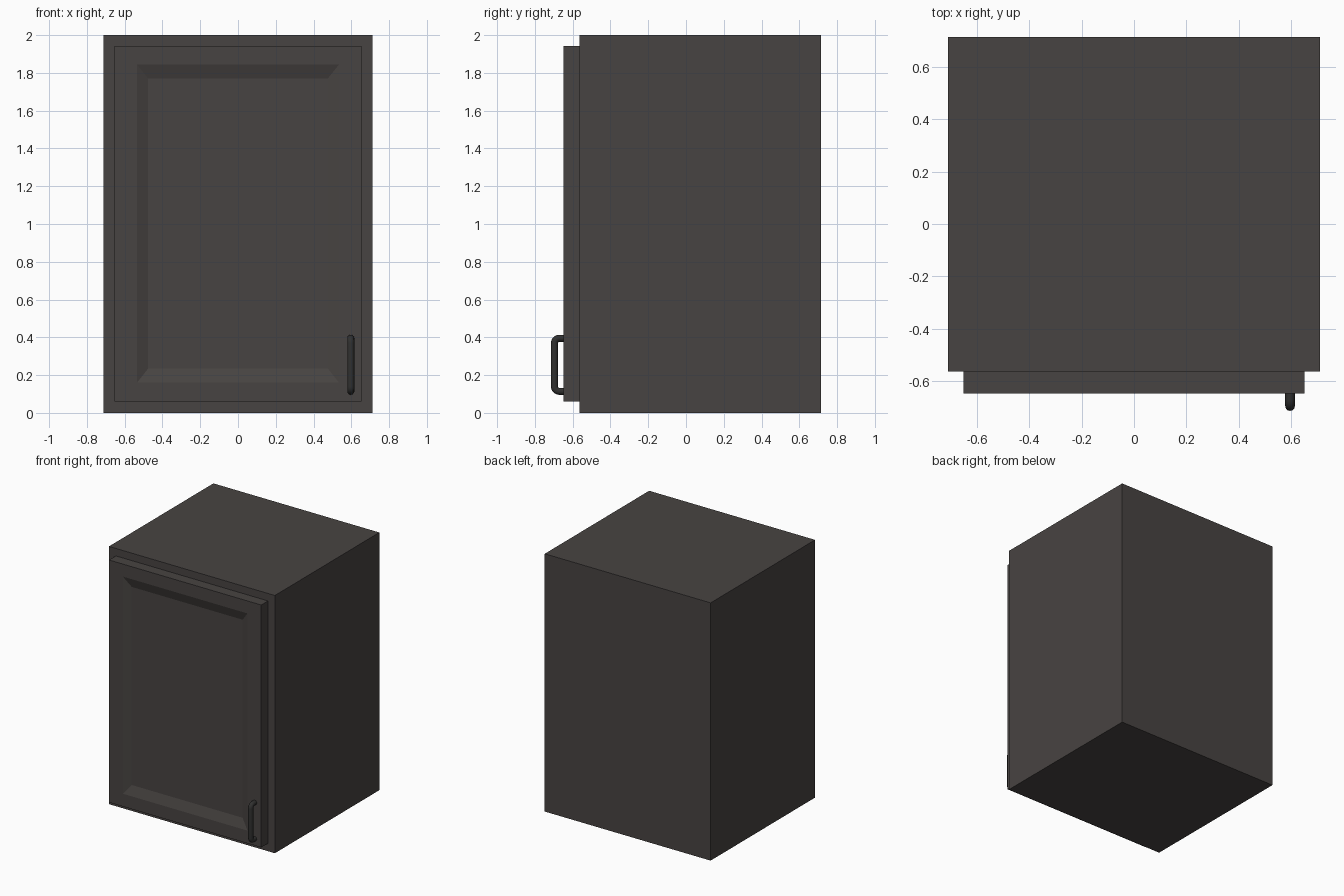
import bpy, bmesh, math
from mathutils import Vector

if "Cube" in bpy.data.objects:
    bpy.data.objects.remove(bpy.data.objects["Cube"])


def material(name, rgb):
    m = bpy.data.materials.new(name)
    m.diffuse_color = (*rgb, 1)
    m.use_nodes = True
    m.node_tree.nodes["Principled BSDF"].inputs["Base Color"].default_value = m.diffuse_color
    return m


CABINET = material("dark warm grey", (0.064, 0.057, 0.054))
METAL = material("black metal", (0.030, 0.030, 0.029))


def box(name, lo, hi, mat):
    lo, hi = Vector(lo), Vector(hi)
    bm = bmesh.new()
    bmesh.ops.create_cube(bm, size=1)
    for v in bm.verts:
        v.co = Vector(c * (h - l) for c, h, l in zip(v.co, hi, lo)) + (lo + hi) / 2
    mesh = bpy.data.meshes.new(name)
    bm.to_mesh(mesh)
    bm.free()
    mesh.materials.append(mat)
    ob = bpy.data.objects.new(name, mesh)
    bpy.context.collection.objects.link(ob)
    return ob


# Cabinet body
box("cabinet_body", (-0.712, -0.565, 0), (0.712, 0.715, 2), CABINET)

# Door with a sloped, recessed panel in the front face
door = box("door", (-0.653, -0.648, 0.061), (0.653, -0.565, 1.942), CABINET)
bm = bmesh.new()
bm.from_mesh(door.data)
bm.faces.ensure_lookup_table()
front = min(bm.faces, key=lambda f: f.calc_center_median().y)


def inset_to(half_w, z0, z1, y):
    """Inset the front face and move the new inner face to a rectangle."""
    bmesh.ops.inset_region(bm, faces=[front], thickness=0.03)
    for v in front.verts:
        v.co = (math.copysign(half_w, v.co.x), y, z0 if v.co.z < 1 else z1)


inset_to(0.535, 0.160, 1.845, -0.648)
inset_to(0.476, 0.234, 1.771, -0.623)
bm.to_mesh(door.data)
bm.free()

# Pull handle: round bar with two rounded bends
X, Y_IN, Y_OUT, Z0, Z1, R, BEND = 0.597, -0.64, -0.6965, 0.114, 0.395, 0.0185, 0.026
path = [(X, Y_IN, Z0)]
for cz, start in ((Z0 + BEND, -90), (Z1 - BEND, 0)):
    for i in range(9):
        a = math.radians(start + 90 * i / 8)
        path.append((X, Y_OUT + BEND - BEND * math.cos(a), cz + BEND * math.sin(a)))
path.append((X, Y_IN, Z1))
curve = bpy.data.curves.new("door_handle", 'CURVE')
curve.dimensions = '3D'
curve.bevel_depth = R
curve.bevel_resolution = 4
curve.use_fill_caps = True
spline = curve.splines.new('POLY')
spline.points.add(len(path) - 1)
for p, co in zip(spline.points, path):
    p.co = (*co, 1)
curve.materials.append(METAL)
handle = bpy.data.objects.new("door_handle", curve)
bpy.context.collection.objects.link(handle)
bpy.context.view_layer.objects.active = handle
handle.select_set(True)
bpy.ops.object.convert(target='MESH')
bpy.ops.object.shade_smooth_by_angle(angle=math.radians(40))
